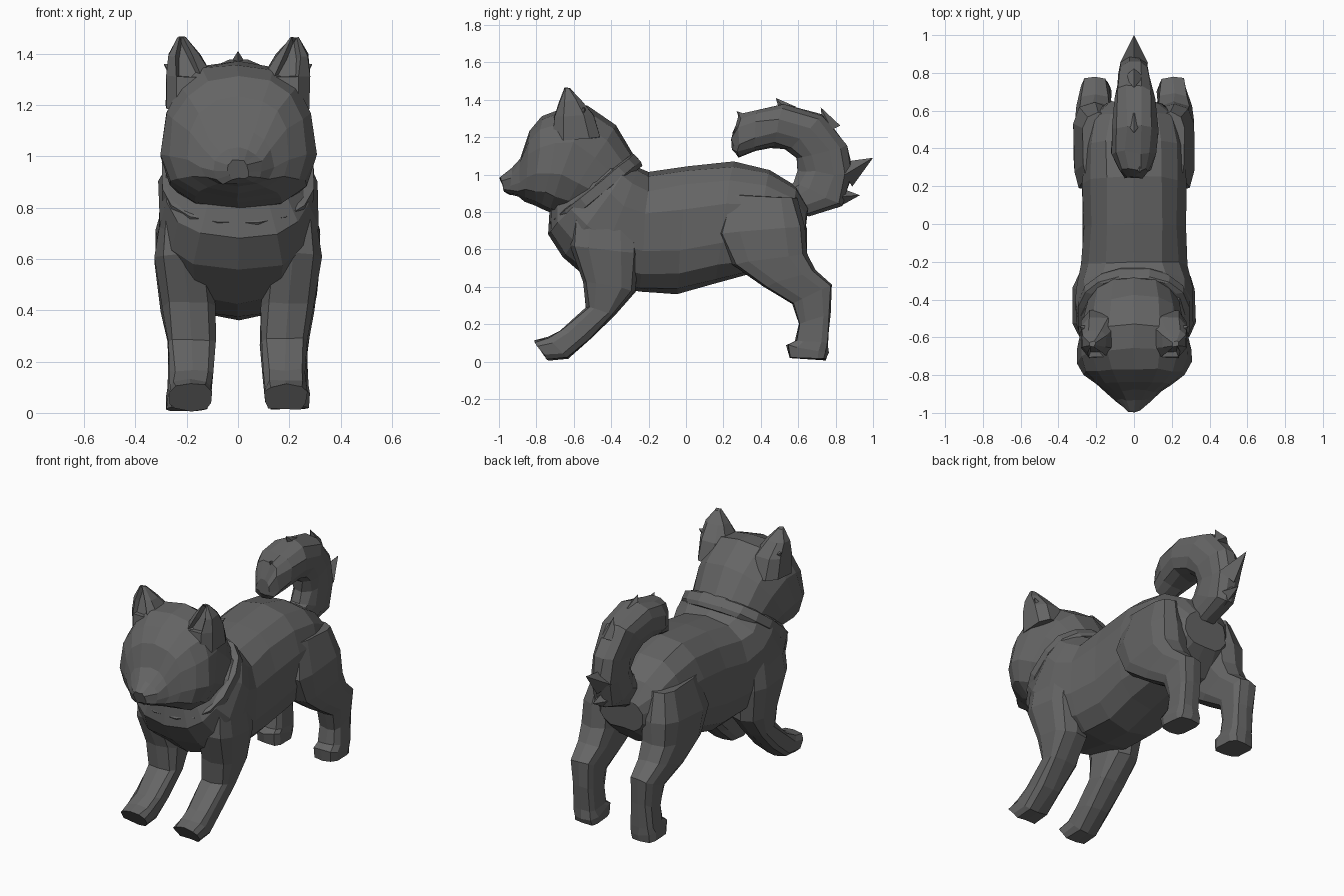
import bpy, bmesh, math, random
from mathutils import Vector

random.seed(4)
old = bpy.data.objects.get("Cube")
if old:
    bpy.data.objects.remove(old, do_unlink=True)

fur = bpy.data.materials.new("charcoal grey fur")
fur.use_nodes = True
GREY = (0.13, 0.13, 0.13, 1)
fur.diffuse_color = GREY
fur.node_tree.nodes["Principled BSDF"].inputs["Base Color"].default_value = GREY
fur.node_tree.nodes["Principled BSDF"].inputs["Roughness"].default_value = 0.9


def finish(name, bm):
    bmesh.ops.recalc_face_normals(bm, faces=bm.faces)
    mesh = bpy.data.meshes.new(name)
    bm.to_mesh(mesh)
    bm.free()
    mesh.materials.append(fur)
    obj = bpy.data.objects.new(name, mesh)
    bpy.context.collection.objects.link(obj)
    return obj


def loft(name, rings, sides=12, x=0, side=1, power=0.8, sag=0, rough=0.006):
    """Skin rings given as (y, z) at one edge, (y, z) at the other, half width, x offset."""
    bm = bmesh.new()
    loops = []
    for a, b, width, *off in rings:
        cx = off[0] if off else x
        loop = []
        for i in range(sides):
            t = 2 * math.pi * (i + 0.5) / sides
            c, s = (math.copysign(abs(f) ** power, f) for f in (math.cos(t), math.sin(t)))
            k = (1 - s) / 2
            w = width * (1 - sag * s)
            p = Vector((side * (cx + w * c), a[0] + (b[0] - a[0]) * k, a[1] + (b[1] - a[1]) * k))
            p += Vector([random.uniform(-rough, rough) for _ in range(3)])
            loop.append(bm.verts.new(p))
        loops.append(loop)
    for r, q in zip(loops, loops[1:]):
        for i in range(sides):
            j = (i + 1) % sides
            bm.faces.new((r[i], r[j], q[j], q[i]))
    bm.faces.new(loops[0])
    bm.faces.new(loops[-1])
    return finish(name, bm)


def tuft(name, base, tip, radius):
    """A thin pointed lock of fur."""
    bm = bmesh.new()
    base, tip = Vector(base), Vector(tip)
    turn = (tip - base).to_track_quat('Z', 'Y')
    ring = [bm.verts.new(base + turn @ Vector((radius * math.cos(t), radius * math.sin(t), 0)))
            for t in (0, math.pi / 2, math.pi, -math.pi / 2)]
    point = bm.verts.new(tip)
    for i in range(4):
        bm.faces.new((ring[i], ring[(i + 1) % 4], point))
    bm.faces.new(ring)
    return finish(name, bm)


# Trunk from rump to chest
loft("body", [
    ((.65, .82), (.63, .62), .15), ((.59, .94), (.50, .50), .24),
    ((.45, 1.03), (.32, .46), .27), ((.25, 1.07), (.15, .42), .28),
    ((0, 1.05), (-.05, .365), .275), ((-.2, 1.01), (-.25, .375), .285),
    ((-.25, 1.04), (-.5, .43), .315), ((-.28, 1.07), (-.66, .56), .315),
    ((-.35, 1.09), (-.74, .68), .28), ((-.42, 1.05), (-.73, .82), .22)],
    sides=14, power=.75)

# Collar band around the neck
loft("collar", [
    ((-.23, 1.05), (-.69, .68), .27), ((-.24, 1.075), (-.70, .69), .3),
    ((-.275, 1.11), (-.735, .74), .3), ((-.285, 1.115), (-.73, .75), .26)],
    sides=16, rough=.002)

# Head from nape to nose, heavy in the cheeks
loft("head", [
    ((-.28, 1.11), (-.62, .80), .25), ((-.38, 1.26), (-.68, .79), .275),
    ((-.53, 1.37), (-.73, .80), .295), ((-.66, 1.36), (-.77, .82), .3),
    ((-.77, 1.31), (-.81, .84), .265), ((-.84, 1.23), (-.86, .86), .2),
    ((-.88, 1.1), (-.90, .88), .14), ((-.93, 1.03), (-.94, .89), .095),
    ((-.995, .99), (-.97, .91), .04)], sides=14, sag=.12)

for word, s in (("left", 1), ("right", -1)):
    # Broad ear with a hollow front
    ear = loft(word + "_ear", [
        ((-.72, 1.18), (-.45, 1.2), .1, .185), ((-.71, 1.31), (-.49, 1.32), .095, .19),
        ((-.68, 1.39), (-.56, 1.4), .065, .21), ((-.65, 1.465), (-.62, 1.46), .016, .22)],
        sides=8, side=s, power=.7, rough=.003)
    bm = bmesh.new()
    bm.from_mesh(ear.data)
    bm.normal_update()
    front = [f for f in bm.faces if f.normal.y < -.75 and f.calc_center_median().z > 1.3]
    bmesh.ops.inset_region(bm, faces=front, thickness=.015, depth=-.025)
    bm.to_mesh(ear.data)
    bm.free()

    # Forward reaching front leg and paw
    loft(word + "_front_leg", [
        ((-.60, .86), (-.27, .78), .09, .205), ((-.62, .62), (-.25, .58), .11, .215),
        ((-.55, .43), (-.27, .38), .105, .195), ((-.53, .29), (-.38, .25), .095, .182),
        ((-.67, .17), (-.51, .12), .088, .18), ((-.74, .13), (-.63, .02), .085, .185),
        ((-.81, .11), (-.74, .01), .085, .185)], sides=10, side=s, power=.6)

    # Heavy thigh tapering to the hock and paw
    loft(word + "_hind_leg", [
        ((.23, .89), (.59, .88), .08, .19), ((.17, .68), (.64, .72), .11, .21),
        ((.24, .52), (.65, .58), .11, .21), ((.42, .4), (.69, .49), .095, .21),
        ((.57, .31), (.78, .41), .075, .205), ((.6, .2), (.77, .25), .068, .2),
        ((.585, .11), (.76, .1), .072, .2), ((.54, .09), (.76, .05), .078, .2),
        ((.55, .02), (.75, .012), .078, .2)], sides=10, side=s, power=.55)

    # Lock of fur beside the ear
    tuft(word + "_ear_tuft", (s * .25, -.56, 1.33), (s * .29, -.54, 1.36), .03)

# Curled tail
loft("tail", [
    ((.52, .92), (.66, .77), .07), ((.58, .96), (.84, .83), .085),
    ((.6, 1.02), (.89, 1.0), .085), ((.58, 1.08), (.87, 1.15), .09),
    ((.53, 1.13), (.74, 1.32), .11), ((.46, 1.145), (.52, 1.38), .125),
    ((.37, 1.12), (.38, 1.35), .12), ((.28, 1.09), (.29, 1.32), .085),
    ((.25, 1.13), (.25, 1.22), .04)], rough=.01)

# Fur locks along the outside of the tail
for i, (base, tip, r) in enumerate([
        ((0, .85, 1.0), (0, 1.0, 1.09), .075), ((0, .8, .88), (0, .93, .89), .06),
        ((0, .78, 1.24), (0, .72, 1.36), .05), ((0, .55, 1.33), (0, .48, 1.41), .05),
        ((.03, .33, 1.28), (.03, .27, 1.34), .04)]):
    tuft("tail_tuft_%d" % (i + 1), base, tip, r)
